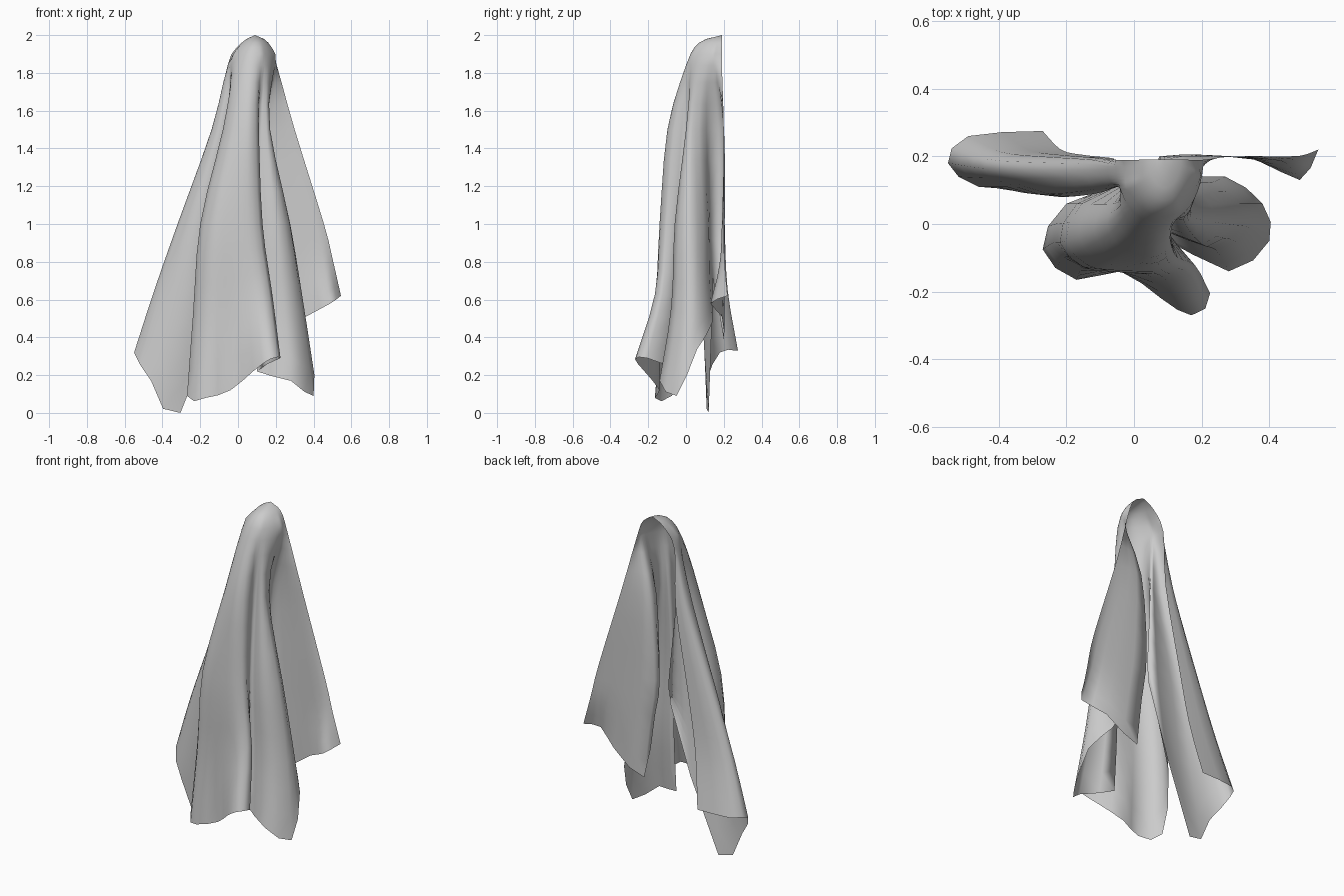
import bpy, bmesh, math
from mathutils import Vector

if "Cube" in bpy.data.objects:
    bpy.data.objects.remove(bpy.data.objects["Cube"])

# Fold lines listed from the right wing, around the front, to the left wing's back edge
SHOULDER = [(.30, .20), (.26, .20), (.20, .20), (.11, .195), (.11, .13), (.15, .09), (.165, .05),
            (.17, .02), (.15, 0), (.105, .01), (.11, -.06), (.07, -.095), (.03, -.095), (-.025, -.075),
            (-.055, -.05), (-.08, 0), (-.06, .06), (-.02, .12), (-.09, .095), (-.13, .12),
            (-.14, .16), (-.125, .19), (-.065, .195)]
WAIST = [(.455, .20), (.41, .19), (.28, .20), (.075, .20), (.09, .13), (.19, .12), (.26, .06),
         (.275, 0), (.20, -.06), (.10, -.02), (.13, -.10), (.08, -.135), (.02, -.14), (-.08, -.135),
         (-.14, -.12), (-.20, -.05), (-.155, .06), (.02, .14), (-.20, .08), (-.28, .11),
         (-.32, .16), (-.28, .20), (-.155, .205)]
HEM = [(.545, .22, .62), (.49, .13, .58), (.36, .19, .51), (.145, .20, .39), (.14, .14, .72),
       (.27, .14, .48), (.38, .06, .34), (.40, -.05, .09), (.28, -.14, .17), (.10, -.05, .22),
       (.225, -.205, .29), (.17, -.27, .285), (.08, -.22, .22), (-.04, -.14, .12),
       (-.17, -.165, .08), (-.27, -.075, .09), (-.20, .06, .42), (.01, .14, .86),
       (-.305, .12, 0), (-.46, .11, .17), (-.55, .18, .32), (-.49, .26, .33), (-.27, .275, .33)]
N = len(HEM)


def arch(cx, rx, ry, z):
    """Half-oval ring of the draped crown, open at the back."""
    pts = []
    for i in range(N):
        s = i / (N - 1)
        a = math.pi * s - 0.25 * math.sin(2 * math.pi * s)
        pts.append(Vector((cx + rx * math.cos(a), .19 - ry * math.sin(a), z)))
    return pts


def knee(w, h):
    """Point between waist and hem; the cloth flares in depth only near the hem."""
    return Vector((w[0] + (h[0] - w[0]) * .54, w[1] + (h[1] - w[1]) * .22, 1 + (h[2] - 1) * .52))


def smooth_path(p, steps):
    """Catmull-Rom curve through the points."""
    q = [p[0] * 2 - p[1]] + p + [p[-1] * 2 - p[-2]]
    out = []
    for i in range(1, len(q) - 2):
        a, b, c, d = q[i - 1:i + 3]
        for k in range(steps):
            t = k / steps
            out.append(0.5 * (2 * b + (c - a) * t + (2 * a - 5 * b + 4 * c - d) * t ** 2
                              + (3 * b - a - 3 * c + d) * t ** 3))
    return out + [p[-1]]


# Key rings from the hanging point down to the hem
rings = [arch(.09, 0, 0, 2.0), arch(.09, .07, .12, 1.96), arch(.075, .13, .19, 1.84),
         [Vector((x, y, 1.5)) for x, y in SHOULDER],
         [Vector((x, y, 1.0)) for x, y in WAIST],
         [knee(w, h) for w, h in zip(WAIST, HEM)],
         [Vector(p) for p in HEM]]
columns = [smooth_path(list(c), 3) for c in zip(*rings)]
rows = [smooth_path(list(r), 2) for r in zip(*columns)]

# Hanging cloth sheet
bm = bmesh.new()
grid = [[bm.verts.new(p) for p in row] for row in rows]
for r0, r1 in zip(grid, grid[1:]):
    for j in range(len(r0) - 1):
        bm.faces.new((r0[j], r0[j + 1], r1[j + 1], r1[j]))
bmesh.ops.remove_doubles(bm, verts=bm.verts, dist=0.0005)
bmesh.ops.recalc_face_normals(bm, faces=bm.faces)
# Outer side of the front faces -y
front = min(bm.faces, key=lambda f: f.calc_center_median().y)
if front.normal.y > 0:
    bmesh.ops.reverse_faces(bm, faces=bm.faces)
for f in bm.faces:
    f.smooth = True
mesh = bpy.data.meshes.new("hanging_cloth")
bm.to_mesh(mesh)
bm.free()
cloth = bpy.data.objects.new("hanging_cloth", mesh)
bpy.context.collection.objects.link(cloth)
